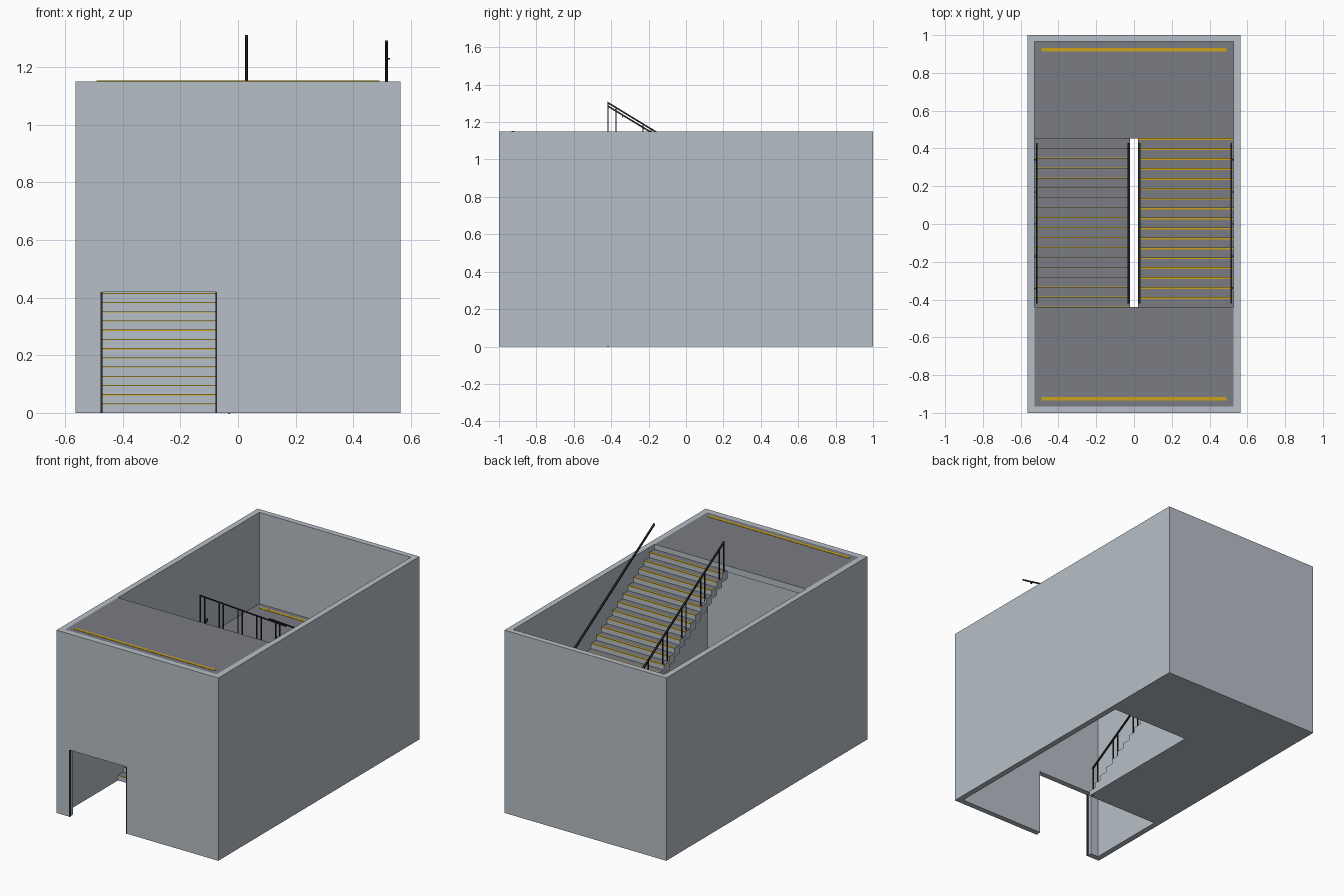
import bpy, bmesh, math
from mathutils import Vector

if "Cube" in bpy.data.objects:
    bpy.data.objects.remove(bpy.data.objects["Cube"])


def material(name, rgb):
    m = bpy.data.materials.new(name)
    m.diffuse_color = (*rgb, 1)
    m.use_nodes = True
    m.node_tree.nodes["Principled BSDF"].inputs["Base Color"].default_value = m.diffuse_color
    return m


CONCRETE = material("pale concrete", (0.47, 0.52, 0.57))
TREAD = material("dark tread", (0.195, 0.20, 0.23))
YELLOW = material("safety yellow", (0.60, 0.37, 0.01))
BLACK = material("black metal", (0.02, 0.021, 0.022))

X_OUT, X_IN, Y_IN = 0.563, 0.527, 0.965      # shell
Y0, Y1, GAP = -0.44, 0.453, 0.02             # flights and central well
TOP, MID, N = 1.15, 0.575, 17
RISE, RUN = MID / (N + 1), (Y1 - Y0) / N


def finish(name, bm, mats):
    bmesh.ops.recalc_face_normals(bm, faces=bm.faces)
    if len(mats) > 1:                        # second colour on upward faces
        for f in bm.faces:
            f.material_index = 1 if f.normal.z > 0.5 else 0
    me = bpy.data.meshes.new(name)
    bm.to_mesh(me)
    bm.free()
    for m in mats:
        me.materials.append(m)
    ob = bpy.data.objects.new(name, me)
    bpy.context.collection.objects.link(ob)
    return ob


def add_box(bm, lo, hi):
    vs = bmesh.ops.create_cube(bm, size=1)["verts"]
    for v in vs:
        v.co = Vector([(a + b) / 2 + c * (b - a) for a, b, c in zip(lo, hi, v.co)])


def boxes(name, items, *mats):
    bm = bmesh.new()
    for lo, hi in items:
        add_box(bm, lo, hi)
    return finish(name, bm, mats)


def prism(name, pts, axis, a, b, *mats):
    """Extrude a 2D outline along x or y from a to b; outline is (other, z)."""
    bm = bmesh.new()
    put = (lambda p: (a, p[0], p[1])) if axis == "x" else (lambda p: (p[0], a, p[1]))
    f = bm.faces.new([bm.verts.new(put(p)) for p in pts])
    ext = bmesh.ops.extrude_face_region(bm, geom=[f])["geom"]
    d = Vector((b - a, 0, 0)) if axis == "x" else Vector((0, b - a, 0))
    bmesh.ops.translate(bm, vec=d, verts=[v for v in ext if isinstance(v, bmesh.types.BMVert)])
    return finish(name, bm, mats)


# Shell walls, with a doorway notch in the front one
D0, D1, DH = -0.473, -0.075, 0.42
for s, side in ((-1, "left"), (1, "right")):
    xs = sorted((s * X_IN, s * X_OUT))
    boxes(side + "_wall", [((xs[0], -1, 0), (xs[1], 1, TOP))], CONCRETE)
boxes("back_wall", [((-X_IN, Y_IN, 0), (X_IN, 1, TOP))], CONCRETE)
prism("front_wall", [(-X_IN, 0), (D0, 0), (D0, DH), (D1, DH), (D1, 0),
                     (X_IN, 0), (X_IN, TOP), (-X_IN, TOP)], "y", -1, -Y_IN, CONCRETE)
boxes("door_jambs", [((x - 0.003, -1.001, 0), (x + 0.003, -0.99, DH)) for x in (D0, D1)], BLACK)

# Landings: solid half landing at the back, thin upper landing at the front
boxes("half_landing", [((-X_IN, Y1, 0), (X_IN, Y_IN, MID))], CONCRETE, TREAD)
boxes("upper_landing", [((-X_IN, -Y_IN, TOP - 0.04), (X_IN, Y0, TOP))], CONCRETE, TREAD)
boxes("landing_strips", [((-0.49, y - 0.009, z), (0.49, y + 0.009, z + 0.002))
                         for y, z in ((-0.925, TOP), (0.922, MID))], YELLOW)

# Lower flight: solid to the ground
pts = [(Y1, 0), (Y0, 0)]
for k in range(N):
    y, z = Y0 + k * RUN, (k + 1) * RISE
    pts += [(y, z), (y + RUN, z)]
prism("lower_flight", pts, "x", -X_IN, -GAP, CONCRETE, TREAD)

# Upper flight: stepped slab with zigzag underside
upper, under = [], []
for k in range(N):
    y, z = Y1 - k * RUN, MID + (k + 1) * RISE
    upper += [(y, z), (y - RUN, z)]
    under += [(y, z - 0.052), (y - RUN, z - 0.052)]
prism("upper_flight", upper + under[::-1], "x", GAP, X_IN, CONCRETE, TREAD)

# Yellow nosing strips
low, high = [], []
for k in range(N):
    y, z = Y0 + k * RUN, (k + 1) * RISE
    low.append(((-X_IN, y - 0.001, z - 0.003), (-GAP, y + 0.003, z + 0.001)))
    y, z = Y1 - k * RUN, MID + (k + 1) * RISE
    high.append(((GAP, y - 0.009, z - 0.004), (X_IN, y + 0.001, z + 0.0015)))
boxes("lower_nosings", low, YELLOW)
boxes("upper_nosings", high, YELLOW)

# Handrails with balusters on the well side and brackets on the wall side
SLOPE = RISE / RUN
YA, YB, R = -0.42, 0.43, 0.005


def rail(name, x, z_of):
    prism(name, [(YA, z_of(YA) - 2 * R), (YB, z_of(YB) - 2 * R), (YB, z_of(YB)), (YA, z_of(YA))],
          "x", x - R, x + R, BLACK)


def lower_line(y):
    return 0.19 + (y - YA) * SLOPE


def upper_line(y):
    return 1.31 - (y - YA) * SLOPE


for s, line, flight in ((-1, lower_line, "lower"), (1, upper_line, "upper")):
    rail(flight + "_well_handrail", s * 0.03, line)
    rail(flight + "_wall_handrail", s * 0.515, lambda y: line(y) - 0.018)
    posts, brackets = [], []
    for k in range(5):
        for y in (YA + 0.003 + 0.187 * k, YA + 0.045 + 0.187 * k):
            if y < YB:
                z = line(y) - R
                posts.append(((s * 0.03 - 0.003, y - 0.003, z - 0.19),
                              (s * 0.03 + 0.003, y + 0.003, z)))
        y = YA + 0.08 + 0.17 * k
        z = line(y) - 0.03
        xs = sorted((s * 0.513, s * X_IN))
        brackets.append(((xs[0], y - 0.003, z - 0.006), (xs[1], y + 0.003, z)))
    boxes(flight + "_balusters", posts, BLACK)
    boxes(flight + "_rail_brackets", brackets, BLACK)
